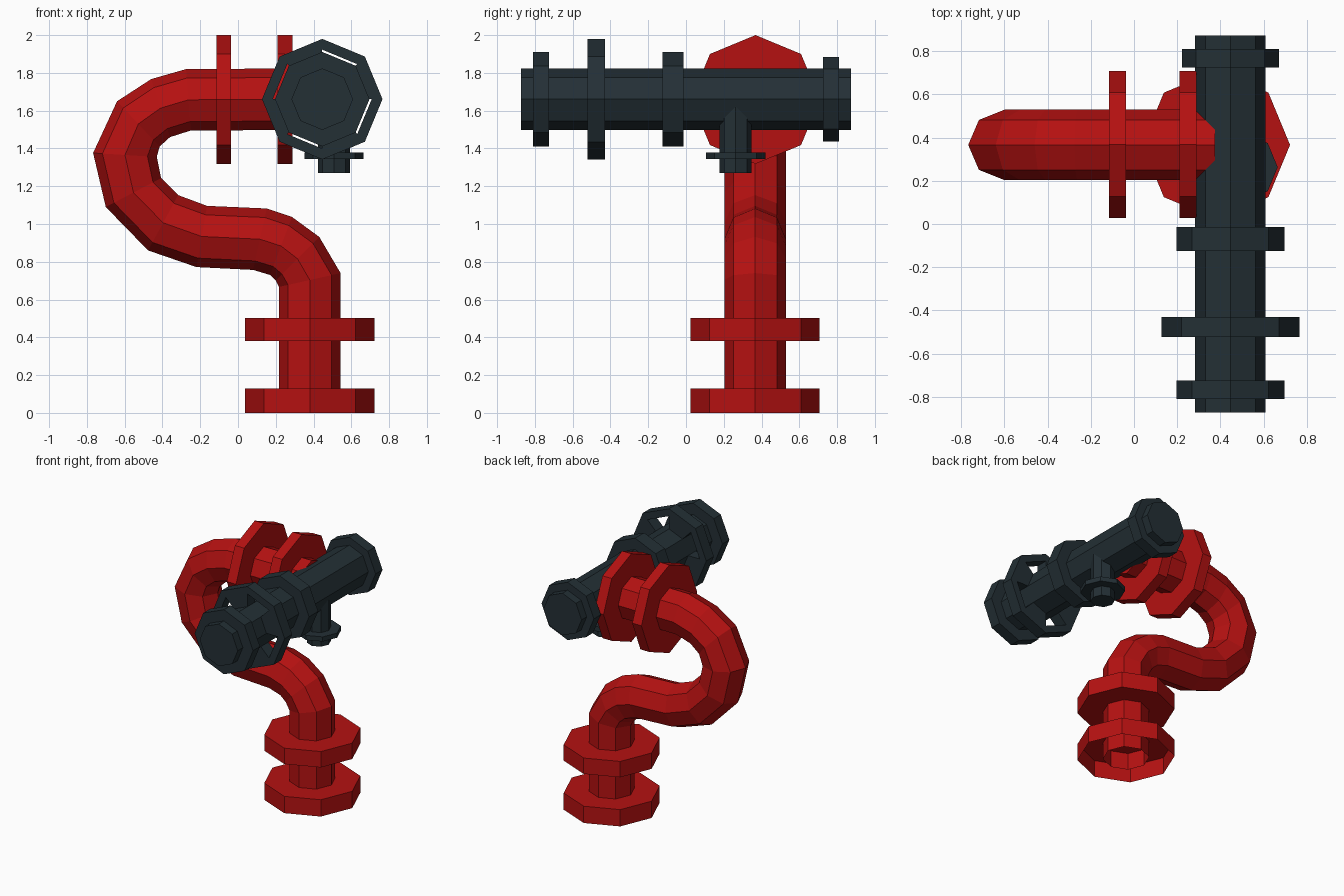
import bpy, bmesh, math
from mathutils import Vector

if "Cube" in bpy.data.objects:
    bpy.data.objects.remove(bpy.data.objects["Cube"])


def material(name, rgb):
    m = bpy.data.materials.new(name)
    m.diffuse_color = (*rgb, 1)
    m.use_nodes = True
    m.node_tree.nodes["Principled BSDF"].inputs["Base Color"].default_value = m.diffuse_color
    return m


RED = material("red paint", (0.46, 0.0055, 0.0055))
DARK = material("dark steel", (0.017, 0.029, 0.036))


def finish(bm, name, mat):
    bmesh.ops.recalc_face_normals(bm, faces=bm.faces)
    me = bpy.data.meshes.new(name)
    bm.to_mesh(me)
    bm.free()
    me.materials.append(mat)
    ob = bpy.data.objects.new(name, me)
    bpy.context.collection.objects.link(ob)
    return ob


def point(axis, centre, t, r, a):
    """Point at angle a around an axis; t is the position along it."""
    u, v = r * math.cos(a), r * math.sin(a)
    p, q = centre
    return {'x': (t, p + u, q + v), 'y': (p + u, t, q + v), 'z': (p + u, q + v, t)}[axis]


def loft(bm, rings, cap0=True, cap1=True):
    loops = [[bm.verts.new(p) for p in ring] for ring in rings]
    for a, b in zip(loops, loops[1:]):
        for i in range(len(a)):
            j = (i + 1) % len(a)
            bm.faces.new((a[i], a[j], b[j], b[i]))
    if cap0:
        bm.faces.new(loops[0][::-1])
    if cap1:
        bm.faces.new(loops[-1])


def octagon(name, axis, centre, t0, t1, r, mat, cap0=True):
    bm = bmesh.new()
    loft(bm, [[point(axis, centre, t, r, k * math.pi / 4) for k in range(8)]
              for t in (t0, t1)], cap0)
    return finish(bm, name, mat)


# Red S-bend pipe: octagonal rings between an outer and an inner rail in x, z
Y, R = 0.366, 0.163
rails = [((0.375, 1.824), (0.375, 1.498)), ((-0.275, 1.82), (-0.25, 1.495)),
         ((-0.46, 1.767), (-0.36, 1.46)), ((-0.64, 1.65), (-0.415, 1.41)),
         ((-0.767, 1.376), (-0.43, 1.355)), ((-0.70, 1.09), (-0.407, 1.243)),
         ((-0.476, 0.86), (-0.317, 1.153)), ((-0.22, 0.772), (-0.164, 1.096)),
         ((0.08, 0.757), (0.153, 1.082)), ((0.17, 0.73), (0.286, 1.037)),
         ((0.20, 0.70), (0.43, 0.932)), ((0.217, 0.667), (0.543, 0.74)),
         ((0.217, 0.0), (0.543, 0.0))]
rings = []
for o, i in rails:
    o, i = Vector((o[0], Y, o[1])), Vector((i[0], Y, i[1]))
    c, h = (o + i) / 2, (o - i) / 2
    rings.append([c + h * math.cos(k * math.pi / 4)
                  + Vector((0, R * math.sin(k * math.pi / 4), 0)) for k in range(8)])
bm = bmesh.new()
loft(bm, rings, True, False)
finish(bm, "bent_pipe", RED)

# Red flanges (the foot is open underneath)
octagon("foot_flange", 'z', (0.38, Y), 0.0, 0.13, 0.342, RED, cap0=False)
octagon("riser_flange", 'z', (0.38, Y), 0.38, 0.503, 0.342, RED)
for n, x in enumerate((-0.115, 0.21)):
    octagon(f"top_flange_{n + 1}", 'x', (Y + 0.002, 1.659), x, x + 0.079, 0.341, RED)

# Dark cross pipe and its collars
C = (0.446, 1.661)
octagon("cross_pipe", 'y', C, -0.873, 0.873, 0.163, DARK)
for name, y0, y1, r in (("front_collar", -0.81, -0.725, 0.25),
                        ("middle_collar", -0.125, -0.014, 0.25),
                        ("rear_collar", 0.725, 0.81, 0.224)):
    octagon(name, 'y', C, y0, y1, r, DARK)

# Handwheel: octagonal rim with four wedge spokes and open windows between
bm = bmesh.new()
W0, W1, RO, RI = -0.522, -0.43, 0.319, 0.262
for k in range(8):
    a, b = k * math.pi / 4, (k + 1) * math.pi / 4
    inner = 0.15 if k % 2 == 0 else RI
    quad = [(RO, a), (RO, b), (inner, b), (inner, a)]
    lo, hi = [[bm.verts.new(point('y', C, t, r, g)) for r, g in quad] for t in (W0, W1)]
    bm.faces.new(lo)
    bm.faces.new(hi[::-1])
    for i in ((0, 1), (2, 3)):
        bm.faces.new((lo[i[0]], lo[i[1]], hi[i[1]], hi[i[0]]))
    if k % 2 == 0:  # window side walls
        for g in (a, b):
            bm.faces.new([bm.verts.new(point('y', C, t, r, g))
                          for t, r in ((W0, 0.15), (W1, 0.15), (W1, RI), (W0, RI))])
bmesh.ops.remove_doubles(bm, verts=bm.verts, dist=0.0005)
finish(bm, "handwheel", DARK)

# Small drain outlet under the cross pipe
D = (0.508, 0.263)
octagon("drain_pipe", 'z', D, 1.27, 1.66, 0.085, DARK)
octagon("drain_flange", 'z', D, 1.343, 1.379, 0.157, DARK)
